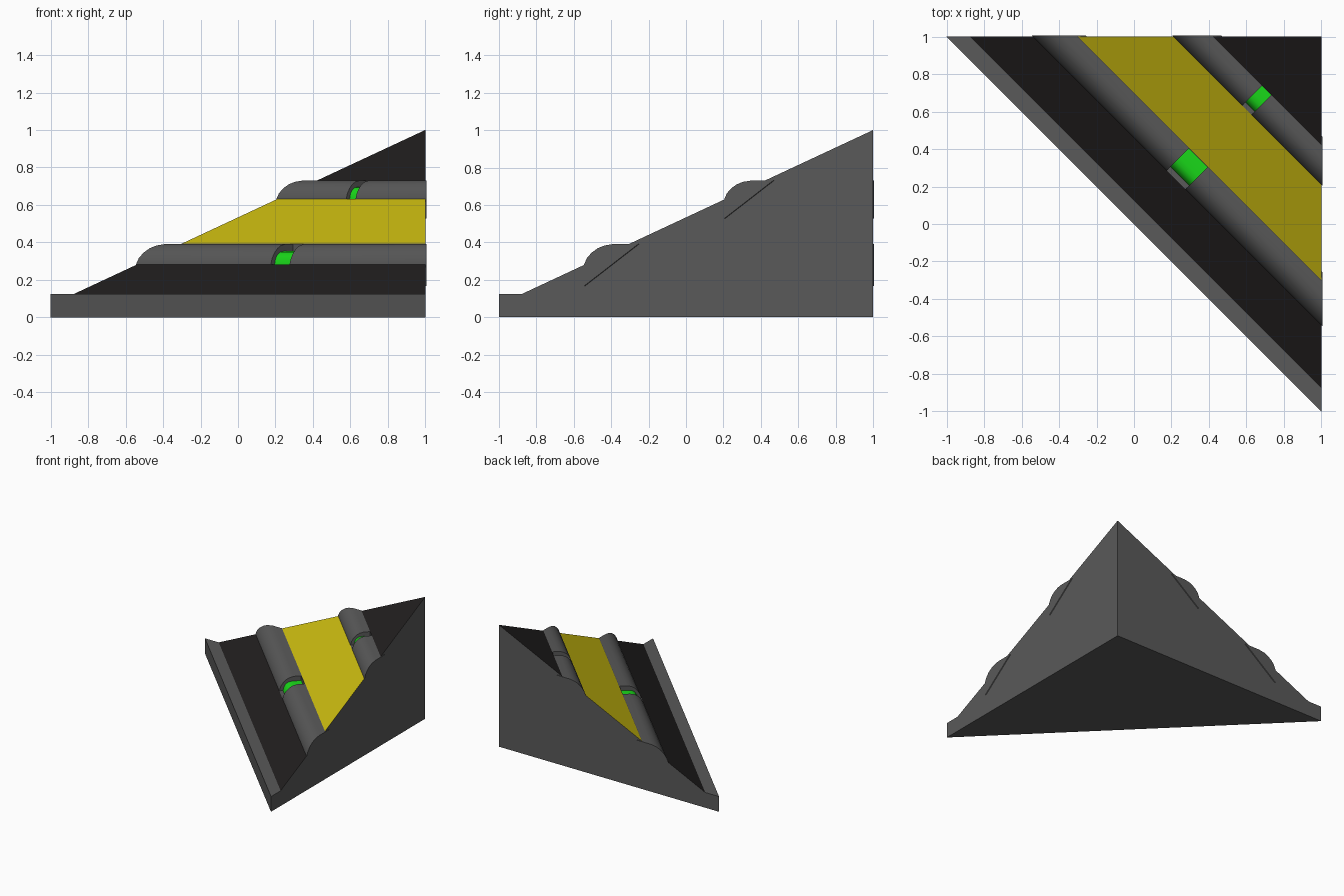
import bpy, bmesh

if "Cube" in bpy.data.objects:
    bpy.data.objects.remove(bpy.data.objects["Cube"])

# s = x + y runs up the slope, d = x - y runs along the diagonal strips
def material(name, rgb):
    m = bpy.data.materials.new(name)
    m.diffuse_color = (*rgb, 1)
    m.use_nodes = True
    m.node_tree.nodes["Principled BSDF"].inputs["Base Color"].default_value = m.diffuse_color
    return m

GREY = material("dark_grey", (0.1, 0.1, 0.1))
BLACK = material("black", (0.015, 0.013, 0.013))
YELLOW = material("yellow", (0.6, 0.5, 0.005))
GREEN = material("green", (0.01, 0.7, 0.01))

def finish(name, bm, mats):
    bmesh.ops.recalc_face_normals(bm, faces=bm.faces[:])
    me = bpy.data.meshes.new(name)
    bm.to_mesh(me)
    bm.free()
    for m in mats:
        me.materials.append(m)
    ob = bpy.data.objects.new(name, me)
    bpy.context.collection.objects.link(ob)
    return ob

def prism(name, profile, start, end, mat, smooth=False):
    """Sweep an (s, z) profile along d; start and end give d for each s."""
    bm = bmesh.new()
    rings = [[bm.verts.new(((s + f(s)) / 2, (s - f(s)) / 2, z)) for s, z in profile]
             for f in (start, end)]
    for r in rings:
        bm.faces.new(r)
    n = len(profile)
    for i in range(n):
        j = (i + 1) % n
        bm.faces.new((rings[0][i], rings[0][j], rings[1][j], rings[1][i]))
    ob = finish(name, bm, [mat])
    if smooth:
        bpy.ops.object.select_all(action='DESELECT')
        ob.select_set(True)
        bpy.context.view_layer.objects.active = ob
        bpy.ops.object.shade_smooth_by_angle(angle=0.6)
    return ob

def height(s):
    return 0.125 + max(0, s - 0.125) * 0.875 / 1.875

# corner wedge body with coloured slope bands
bm = bmesh.new()
steps = [0, 0.125, 0.46, 0.70, 1.21, 1.42]
left = [bm.verts.new((s - 1, 1, height(s))) for s in steps]
right = [bm.verts.new((1, s - 1, height(s))) for s in steps]
peak = bm.verts.new((1, 1, 1))
a, b, c = [bm.verts.new(p) for p in ((-1, 1, 0), (1, -1, 0), (1, 1, 0))]
bm.faces.new((a, b, right[0], left[0]))
bm.faces.new((a, c, b))
bm.faces.new([a] + left + [peak, c])
bm.faces.new([b] + right + [peak, c])
for i, colour in enumerate((0, 1, 0, 2, 0)):
    bm.faces.new((left[i], right[i], right[i + 1], left[i + 1])).material_index = colour
bm.faces.new((left[-1], right[-1], peak)).material_index = 1
body = finish("corner_wedge", bm, [GREY, BLACK, YELLOW])

# rounded rail outline and the smaller lamp outline inside its gap
RAIL = [(0, -0.115), (0, 0), (0.015, 0.034), (0.04, 0.063), (0.073, 0.087),
        (0.11, 0.102), (0.16, 0.11), (0.29, 0.11)]
LAMP = [(0.04, -0.02), (0.04, 0), (0.05, 0.03), (0.07, 0.053), (0.10, 0.067),
        (0.14, 0.072), (0.24, 0.072), (0.24, -0.02)]

for name, s0, k, d0, d1 in (("lower", 0.46, 1.0, -0.11, 0.09),
                            ("upper", 1.21, 0.9, -0.055, 0.045)):
    z0 = height(s0)
    place = lambda pts: [(s0 + k * s, z0 + k * z) for s, z in pts]
    # rail halves on both sides of the gap, ends just proud of the walls
    prism(name + "_rail_left", place(RAIL), lambda s: s - 2.01, lambda s: d0, GREY, True)
    prism(name + "_rail_right", place(RAIL), lambda s: d1, lambda s: 2.01 - s, GREY, True)
    # gap recess in the body
    cut = prism(name + "_gap_cutter", place([(-0.05, 0), (0.235, 0), (0.235, 0.3), (-0.05, 0.3)]),
                lambda s: d0, lambda s: d1, GREY)
    cut.hide_render = True
    cut.hide_set(True)
    mod = body.modifiers.new(name + "_gap", 'BOOLEAN')
    mod.object = cut
    mod.operation = 'DIFFERENCE'
    mod.solver = 'EXACT'
    # lamp inside the gap
    prism(name + "_lamp", place(LAMP), lambda s: d0, lambda s: d1, GREEN, True)
